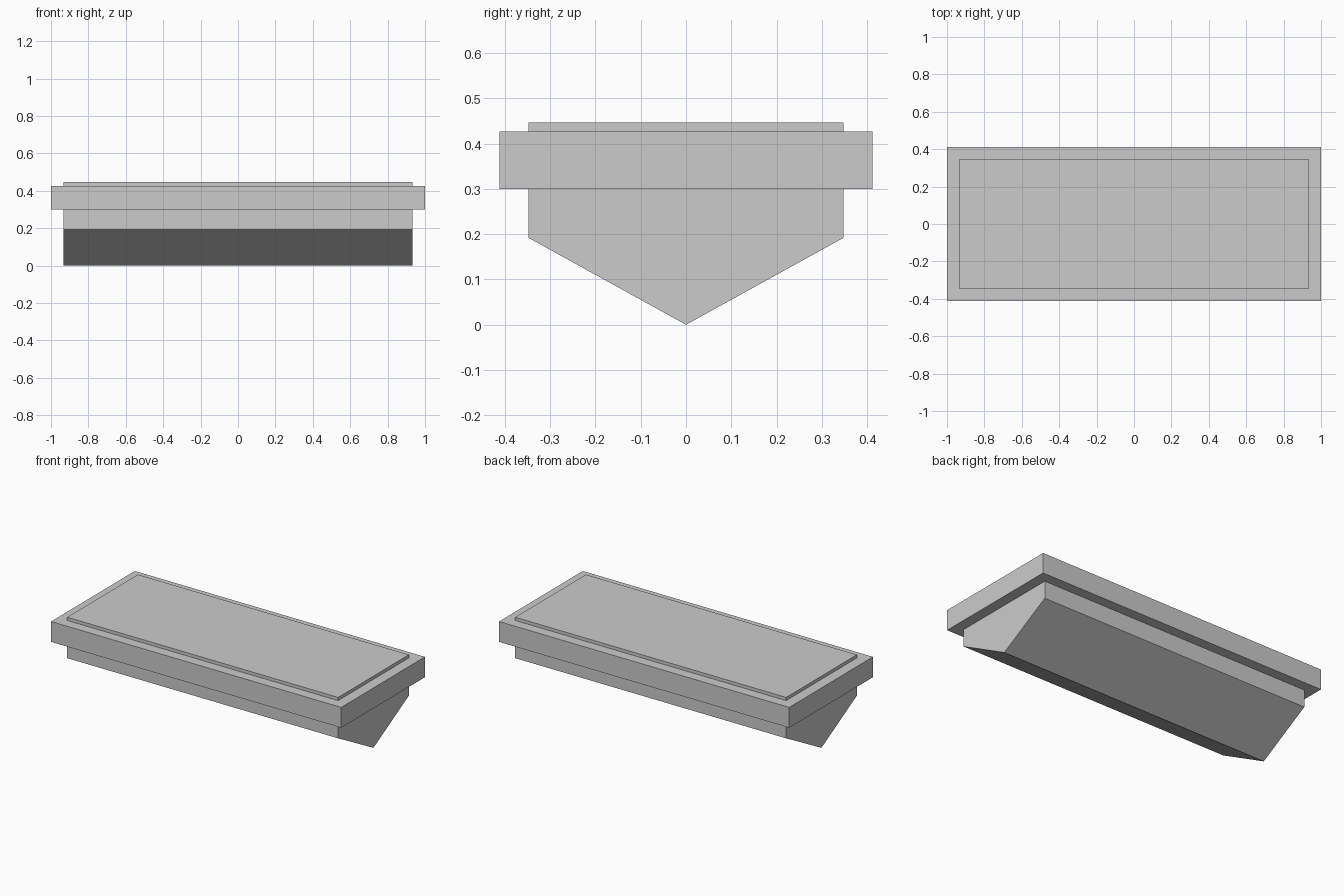
import bpy
import bmesh

cube = bpy.data.objects.get("Cube")
if cube:
    bpy.data.objects.remove(cube, do_unlink=True)

# Single flat colour
grey = bpy.data.materials.new("light_grey")
grey.use_nodes = True
colour = (0.6, 0.6, 0.6, 1)
grey.diffuse_color = colour
grey.node_tree.nodes["Principled BSDF"].inputs["Base Color"].default_value = colour


def prism(name, half_length, profile):
    """Extrude a (y, z) profile along x, centred on x = 0."""
    bm = bmesh.new()
    end = bm.faces.new([bm.verts.new((-half_length, y, z)) for y, z in profile])
    grown = bmesh.ops.extrude_face_region(bm, geom=[end])["geom"]
    moved = [v for v in grown if isinstance(v, bmesh.types.BMVert)]
    bmesh.ops.translate(bm, verts=moved, vec=(2 * half_length, 0, 0))
    bmesh.ops.recalc_face_normals(bm, faces=bm.faces)
    mesh = bpy.data.meshes.new(name)
    bm.to_mesh(mesh)
    bm.free()
    mesh.materials.append(grey)
    obj = bpy.data.objects.new(name, mesh)
    bpy.context.collection.objects.link(obj)
    return obj


def slab(name, half_length, half_depth, bottom, top):
    return prism(name, half_length, [(-half_depth, bottom), (half_depth, bottom),
                                     (half_depth, top), (-half_depth, top)])


core_length, core_depth = 0.934, 0.348
rim_bottom, rim_top = 0.3, 0.427

# V-bottomed keel with short upright sides
prism("keel_base", core_length, [(0, 0), (core_depth, 0.192), (core_depth, rim_bottom),
                                 (-core_depth, rim_bottom), (-core_depth, 0.192)])

# Wide overhanging rim
slab("rim_slab", 1.0, 0.412, rim_bottom, rim_top)

# Thin raised panel on top
slab("top_panel", core_length, core_depth, rim_top, 0.447)
